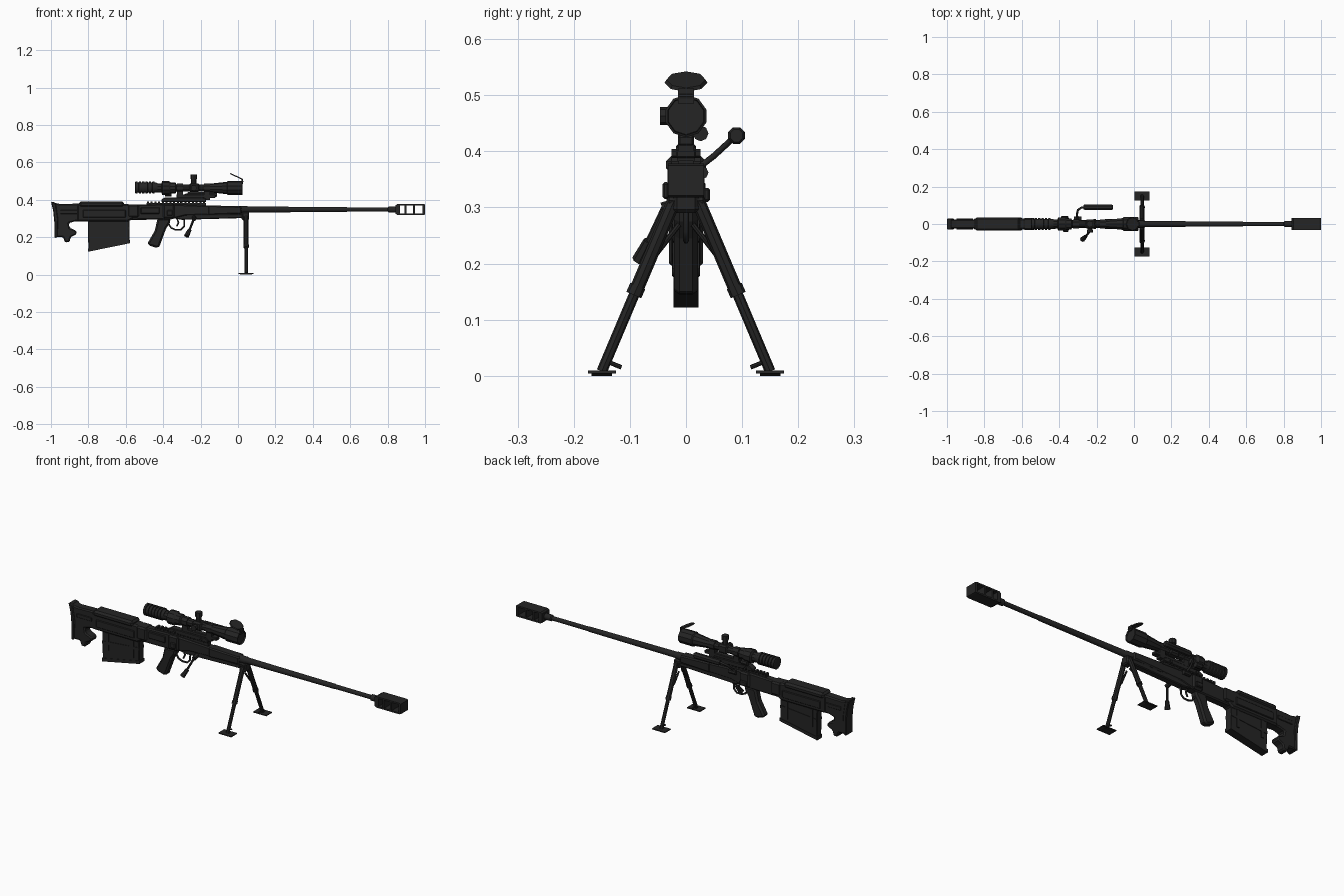
import bpy, bmesh, math
from mathutils import Vector, Matrix

mat = bpy.data.materials.new("black_metal")
mat.diffuse_color = (0.018, 0.018, 0.018, 1)


def finish(name, bm):
    bmesh.ops.recalc_face_normals(bm, faces=bm.faces)
    me = bpy.data.meshes.new(name)
    bm.to_mesh(me)
    bm.free()
    me.materials.append(mat)
    ob = bpy.data.objects.new(name, me)
    bpy.context.collection.objects.link(ob)
    return ob


def prism(name, pts, half, y=0, bevel=0.0):
    """Side profile in x,z extruded to both sides of y."""
    bm = bmesh.new()
    f = bm.faces.new([bm.verts.new((px, y - half, pz)) for px, pz in pts])
    r = bmesh.ops.extrude_face_region(bm, geom=[f])
    vs = [v for v in r["geom"] if isinstance(v, bmesh.types.BMVert)]
    bmesh.ops.translate(bm, verts=vs, vec=(0, 2 * half, 0))
    ob = finish(name, bm)
    if bevel:
        m = ob.modifiers.new("bevel", 'BEVEL')
        m.width, m.segments, m.limit_method = bevel, 1, 'ANGLE'
        m.angle_limit = math.radians(40)
    return ob


def box(name, x0, x1, y0, y1, z0, z1, bevel=0.0):
    return prism(name, [(x0, z0), (x1, z0), (x1, z1), (x0, z1)],
                 (y1 - y0) / 2, (y0 + y1) / 2, bevel)


def lathe(name, prof, y=0, z=0, n=12):
    """Profile of (x, radius) turned about an axis along x."""
    bm = bmesh.new()
    rings = []
    for px, r in prof:
        rings.append([bm.verts.new((px, y + r * math.cos((i + .5) * math.tau / n),
                                    z + r * math.sin((i + .5) * math.tau / n))) for i in range(n)])
    for a, b in zip(rings, rings[1:]):
        for i in range(n):
            j = (i + 1) % n
            bm.faces.new((a[i], a[j], b[j], b[i]))
    bm.faces.new(rings[0])
    bm.faces.new(rings[-1])
    ob = finish(name, bm)
    ob.data.shade_smooth() if n > 10 else None
    if n > 10:
        bpy.context.view_layer.objects.active = ob
        ob.select_set(True)
        bpy.ops.object.shade_smooth_by_angle(angle=math.radians(35))
        ob.select_set(False)
    return ob


def rod(name, a, b, r, r2=None, n=8):
    a, b = Vector(a), Vector(b)
    bm = bmesh.new()
    m = Matrix.Translation((a + b) / 2) @ (b - a).to_track_quat('Z', 'Y').to_matrix().to_4x4()
    bmesh.ops.create_cone(bm, cap_ends=True, segments=n, radius1=r,
                          radius2=r if r2 is None else r2, depth=(b - a).length, matrix=m)
    return finish(name, bm)


def wire(name, pts, r):
    cu = bpy.data.curves.new(name, 'CURVE')
    cu.dimensions, cu.bevel_depth, cu.bevel_resolution = '3D', r, 1
    cu.use_fill_caps = True
    sp = cu.splines.new('POLY')
    sp.points.add(len(pts) - 1)
    for p, c in zip(sp.points, pts):
        p.co = (*c, 1)
    cu.materials.append(mat)
    ob = bpy.data.objects.new(name, cu)
    bpy.context.collection.objects.link(ob)


# Stock: butt with curved pad and rear hook, main housing, cheek rest
prism("butt_stock", [(-.985, .385), (-.95, .377), (-.84, .38), (-.84, .285), (-.87, .285), (-.905, .275),
                     (-.90, .25), (-.865, .235), (-.863, .215), (-.885, .205), (-.895, .20), (-.90, .175),
                     (-.925, .172), (-.935, .20), (-.975, .20), (-.973, .29)], .025, bevel=.006)
prism("butt_pad", [(-1, .39), (-.975, .385), (-.962, .30), (-.965, .20), (-.982, .195),
                   (-.982, .28), (-.988, .34)], .03, bevel=.004)
prism("stock_housing", [(-.86, .378), (-.59, .378), (-.56, .365), (-.56, .30), (-.585, .285),
                        (-.86, .285)], .03, bevel=.008)
box("cheek_rest", -.85, -.61, -.036, .036, .36, .392, .01)
for s in (-1, 1):
    box("housing_side_panel", -.83, -.60, s * .031 - .004, s * .031 + .004, .305, .345, .003)
    box("butt_side_rib", -.95, -.86, s * .026 - .003, s * .026 + .003, .325, .345, .002)

# Magazine with ribs and floor plate
prism("magazine", [(-.803, .30), (-.58, .30), (-.58, .178), (-.80, .135)], .02, bevel=.003)
prism("magazine_floor", [(-.803, .14), (-.577, .184), (-.577, .168), (-.803, .122)], .022)
for s in (-1, 1):
    for x in (-.77, -.62):
        box("magazine_rib", x - .008, x + .008, s * .021 - .003, s * .021 + .003, .19, .285)
    prism("magazine_band", [(-.80, .235), (-.58, .255), (-.58, .24), (-.80, .22)], .003, s * .02)

# Receiver
prism("receiver", [(-.60, .372), (-.40, .378), (-.18, .37), (-.05, .365), (.02, .36), (.02, .325),
                   (-.28, .315), (-.36, .295), (-.58, .292)], .022, bevel=.006)
box("receiver_rear_collar", -.59, -.53, -.033, .033, .305, .375, .008)
box("receiver_mid_block", -.40, -.34, -.032, .032, .30, .378, .008)
prism("receiver_forend", [(-.34, .325), (.04, .325), (.055, .315), (.055, .303), (-.30, .293), (-.34, .30)],
      .018, bevel=.004)
prism("forend_collar", [(-.16, .37), (.02, .365), (.02, .325), (-.16, .318)], .026, bevel=.006)
box("ejection_port", -.52, -.42, -.028, -.018, .325, .36, .003)
box("side_latch", -.38, -.35, -.042, -.03, .315, .345, .004)
box("side_release", -.39, -.35, .03, .043, .31, .335, .004)
rod("rear_guide_tube", (-.56, 0, .322), (.02, 0, .322), .02)

# Top rail with teeth
box("top_rail", -.49, -.17, -.013, .013, .37, .384)
for i in range(16):
    x = -.487 + i * .02
    box("rail_tooth", x, x + .011, -.016, .016, .382, .392)

# Grip, trigger and guard
prism("pistol_grip", [(-.43, .30), (-.36, .30), (-.365, .275), (-.385, .245), (-.42, .15), (-.433, .142),
                      (-.48, .157), (-.482, .17), (-.445, .235)], .021, bevel=.009)
wire("trigger_guard", [(-.37, 0, .27), (-.358, 0, .25), (-.335, 0, .24), (-.305, 0, .241),
                       (-.288, 0, .258), (-.286, 0, .30)], .005)
wire("trigger", [(-.325, 0, .297), (-.318, 0, .278), (-.328, 0, .258)], .005)

# Bolt handle
rod("bolt_root", (-.235, -.015, .305), (-.235, -.042, .297), .012)
rod("bolt_lever", (-.235, -.038, .30), (-.262, -.07, .232), .006)
rod("bolt_knob", (-.258, -.066, .24), (-.276, -.083, .205), .010, .014)

# Carry handle
wire("carry_handle_arm", [(-.30, .015, .365), (-.305, .05, .392), (-.30, .075, .415),
                          (-.28, .088, .427), (-.24, .09, .43)], .006)
lathe("carry_handle_grip", [(-.27, .012), (-.262, .016), (-.12, .016), (-.113, .012)], .09, .428, 8)
rod("carry_handle_pivot", (-.32, .028, .362), (-.28, .028, .362), .012)

# Barrel and muzzle brake
BZ = .348
lathe("barrel", [(-.2, .02), (.05, .019), (.055, .0165), (.4, .0145), (.58, .0135), (.585, .012),
                 (.80, .0115), (.805, .017), (.845, .017), (.85, .022), (.862, .022)], 0, BZ)
for s in (-1, 1):
    prism("brake_plate", [(.842, BZ + s * .022), (1, BZ + s * .022), (1, BZ + s * .027),
                          (.99, BZ + s * .030), (.852, BZ + s * .030)], .032)
for a, b in ((.842, .865), (.890, .900), (.936, .946), (.987, 1.0)):
    box("brake_baffle", a, b, -.032, .032, BZ - .024, BZ + .024)

# Bipod, mirrored left and right
box("bipod_mount", .02, .06, -.022, .022, .29, .335, .006)
rod("bipod_pivot", (.043, -.03, .312), (.043, .03, .312), .012)
for s in (-1, 1):
    rod("bipod_leg_upper", (.043, s * .02, .315), (.043, s * .092, .145), .0125)
    rod("bipod_leg_lower", (.043, s * .088, .155), (.043, s * .15, .008), .0095)
    rod("bipod_collar", (.043, s * .086, .16), (.043, s * .093, .144), .0145)
    rod("bipod_strut", (.034, s * .012, .27), (.034, s * .055, .215), .005)
    rod("bipod_leg_tab", (.043, s * .142, .026), (.043, s * .115, .015), .004)
    ob = box("bipod_foot", .004, .082, s * .15 - .025, s * .15 + .025, .004, .009)
    prism("bipod_foot_sole", [(.004, .005), (.082, .005), (.07, 0), (.016, 0)], .018, s * .15)

# Scope: eyepiece with grip rings, tube, objective bell
SZ = .463
eye = [(-.55, .029)]
for i in range(6):
    x = -.548 + i * .018
    eye += [(x, .033), (x + .011, .033), (x + .012, .028), (x + .017, .028)]
lathe("scope_eyepiece", eye + [(-.43, .026)], 0, SZ + .002, 12)
lathe("scope_body", [(-.44, .025), (-.41, .025), (-.405, .037), (-.37, .037), (-.36, .03), (-.335, .03),
                     (-.33, .020), (-.18, .020), (-.15, .023), (-.06, .033), (-.055, .038),
                     (.022, .038), (.024, .034), (.016, .033)], 0, SZ, 10)
box("scope_saddle", -.262, -.205, -.024, .024, SZ - .022, SZ + .024, .008)
rod("top_turret_base", (-.236, 0, SZ + .015), (-.236, 0, .512), .014)
rod("top_turret_cap", (-.236, 0, .51), (-.236, 0, .534), .018)
rod("side_turret", (-.236, -.02, SZ), (-.236, -.034, SZ), .013)
rod("side_turret_cap", (-.236, -.033, SZ), (-.236, -.046, SZ), .016)
rod("ring_bolt", (-.39, .026, .432), (-.355, .026, .432), .014)

# Flip-up lens cap
rod("lens_cap_hinge", (.024, -.012, .498), (.024, .012, .498), .005)
box("lens_cap_link", .02, .026, -.014, .014, .485, .512)
d = Vector((.035, 0, .075)).normalized() * .003
cap = rod("lens_cap", Vector((-.009, 0, .525)) - d, Vector((-.009, 0, .525)) + d, .038, .035, 8)

# Scope mount with rings
prism("scope_mount_base", [(-.41, .388), (-.17, .388), (-.17, .406), (-.19, .412), (-.39, .412), (-.41, .402)],
      .018, bevel=.003)
box("scope_mount_bridge", -.33, -.12, -.014, .014, .41, .428, .003)
for x in (-.31, -.165):
    box("mount_post", x - .016, x + .016, -.014, .014, .40, SZ - .01)
    lathe("mount_ring", [(x - .016, .025), (x + .016, .025)], 0, SZ, 8)
for x in (-.37, -.21):
    rod("mount_clamp_nut", (x, -.026, .396), (x, .026, .396), .008, n=6)
